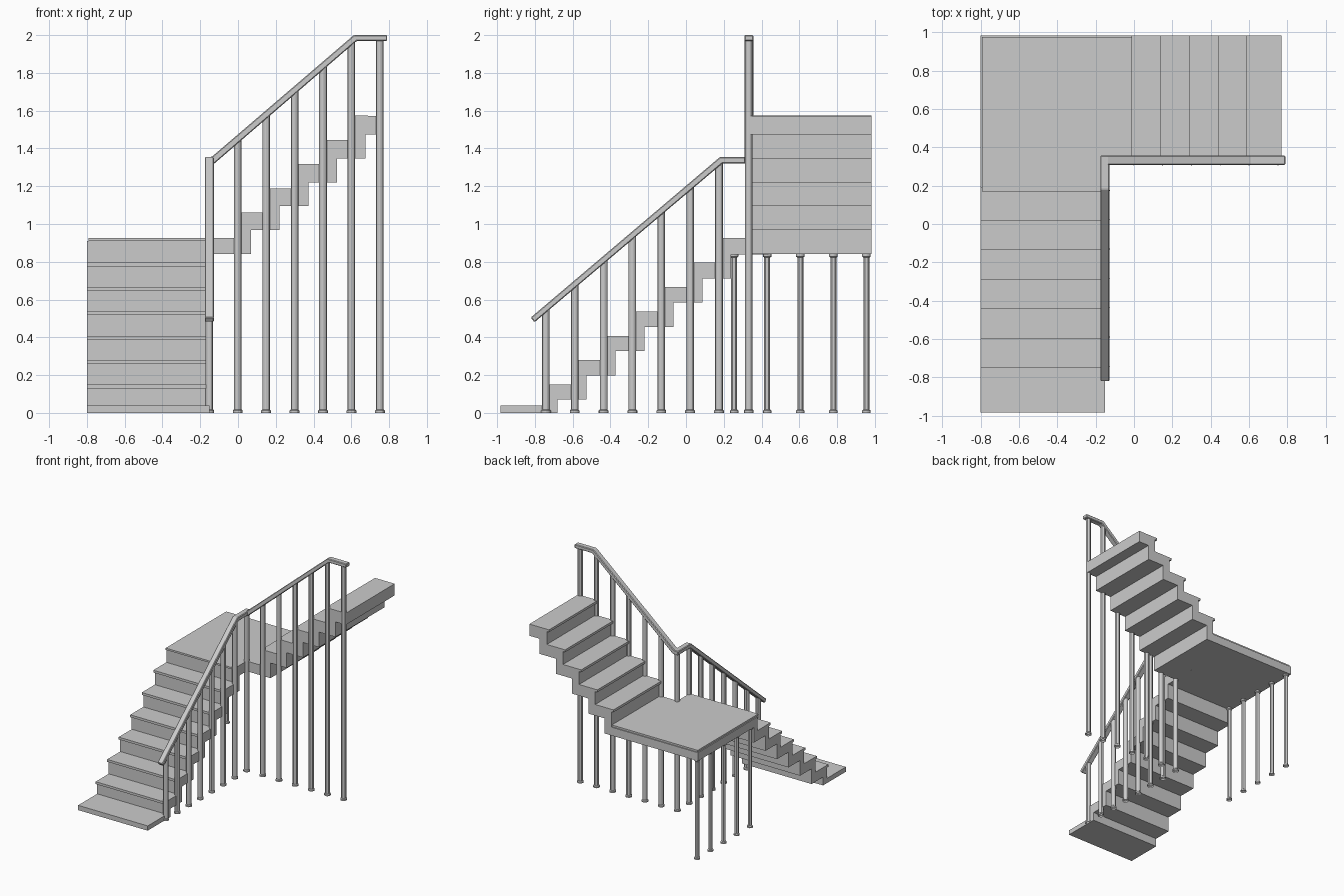
import bpy, bmesh
from mathutils import Vector

cube = bpy.data.objects.get("Cube")
if cube:
    bpy.data.objects.remove(cube, do_unlink=True)

grey = bpy.data.materials.new("plain_grey")
grey.use_nodes = True
GREY = (0.6, 0.6, 0.6, 1)
grey.diffuse_color = GREY
grey.node_tree.nodes["Principled BSDF"].inputs["Base Color"].default_value = GREY


def finish(name, bm):
    bmesh.ops.recalc_face_normals(bm, faces=bm.faces)
    mesh = bpy.data.meshes.new(name)
    bm.to_mesh(mesh)
    bm.free()
    mesh.materials.append(grey)
    ob = bpy.data.objects.new(name, mesh)
    bpy.context.collection.objects.link(ob)
    return ob


def extrude(name, profile, axis, lo, hi):
    """Extrude a 2D outline along the x, y or z axis."""
    def place(a, b, c):
        return {"x": (c, a, b), "y": (a, c, b), "z": (a, b, c)}[axis]
    bm = bmesh.new()
    face = bm.faces.new([bm.verts.new(place(a, b, lo)) for a, b in profile])
    new = bmesh.ops.extrude_face_region(bm, geom=[face])["geom"]
    move = Vector(place(0, 0, hi - lo))
    bmesh.ops.translate(bm, vec=move, verts=[g for g in new if isinstance(g, bmesh.types.BMVert)])
    return finish(name, bm)


def post(name, x, y, top, radius, foot, top_flange=False):
    """Round post with a flared foot and, if wanted, a flange at the top."""
    bm = bmesh.new()
    rings = [(0, foot), (0.012, foot), (0.018, radius)]
    if top_flange:
        rings += [(top - 0.018, radius), (top - 0.012, foot), (top, foot)]
    else:
        rings.append((top, radius))
    for (z0, r0), (z1, r1) in zip(rings, rings[1:]):
        geom = bmesh.ops.create_cone(bm, segments=12, radius1=r0, radius2=r1, depth=z1 - z0)
        bmesh.ops.translate(bm, verts=geom["verts"], vec=(x, y, (z0 + z1) / 2))
    bmesh.ops.remove_doubles(bm, verts=bm.verts, dist=1e-5)
    ob = finish(name, bm)
    bpy.ops.object.select_all(action="DESELECT")
    ob.select_set(True)
    bpy.context.view_layer.objects.active = ob
    bpy.ops.object.shade_smooth_by_angle()


def step_tops(start, base, rise, run, count):
    """Risers with overhanging treads, starting on the level z = base."""
    points, below = [], base
    for k in range(count):
        f, z = start + run * k, base + rise[0] + rise[1] * k
        points += [(f + 0.02, below), (f + 0.02, z - 0.02), (f, z - 0.02), (f, z)]
        below = z
    return points


def step_undersides(start, low, rise, run, count):
    points = []
    for k in range(count):
        a = start + run * k
        points += [(a, low), (a, low + rise)]
        low += rise
    return points


LEFT, INNER, BACK, EDGE = -0.80, -0.152, 0.983, 0.332
BODY, LAND = 0.91, 0.925

# Lower flight with the main part of the landing
tops = step_tops(-0.75, 0.04, (0.11, 0.129), 0.1533, 6)
under = step_undersides(-0.527, 0.07, 0.1283, 0.1533, 6)
lower = [(-0.983, 0), (-0.983, 0.04)] + tops
lower += [(0.19, tops[-1][1]), (0.19, BODY), (BACK, BODY), (BACK, 0.84)]
lower += under[::-1] + [(-0.68, 0.07), (-0.68, 0)]
extrude("lower_flight", lower, "x", LEFT, INNER)

# Upper flight with the rest of the landing
upper = [(INNER, 0.84), (INNER, BODY), (0.007, BODY)]
upper += step_tops(-0.013, LAND, (0.135, 0.1283), 0.15, 5)
upper += [(0.77, 1.573), (0.77, 1.475)]
upper += step_undersides(0.07, 0.84, 0.127, 0.151, 5)[::-1]
extrude("upper_flight", upper, "y", EDGE, BACK)

# Landing floor board, slightly inset at the outer edges
board = [(LEFT + 0.008, 0.17), (INNER, 0.17), (INNER, EDGE), (0.007, EDGE),
         (0.007, BACK - 0.008), (LEFT + 0.008, BACK - 0.008)]
extrude("landing_board", board, "z", BODY, LAND)

# Handrails
rails = [
    extrude("lower_handrail", [(-0.822, 0.505), (0.18, 1.355), (0.357, 1.355), (0.357, 1.32),
                               (0.192, 1.32), (-0.802, 0.48)], "x", -0.176, -0.128),
    extrude("upper_handrail", [(-0.176, 1.355), (-0.14, 1.355), (0.613, 2.0), (0.79, 2.0),
                               (0.79, 1.968), (0.627, 1.968), (-0.125, 1.32), (-0.176, 1.32)],
            "y", 0.309, 0.357)]
for rail in rails:
    bevel = rail.modifiers.new("eased_edges", "BEVEL")
    bevel.width, bevel.segments = 0.005, 1

# Balusters under both rails, including the corner one
for k in range(7):
    y = -0.742 + 0.1528 * k
    top = min(1.33, 0.5 + (y + 0.802) * 0.845)
    post(f"lower_baluster_{k + 1}", INNER, y, top, 0.02, 0.026)
for k in range(7):
    x = INNER + 0.1505 * k
    top = min(1.98, 1.335 + max(0, x + 0.125) * 0.862)
    post(f"upper_baluster_{k + 1}", x, EDGE, top, 0.02, 0.026)

# Landing supports along the outer side
for k in range(5):
    post(f"landing_support_{k + 1}", LEFT + 0.027, 0.255 + 0.175 * k, 0.84, 0.016, 0.023, True)
